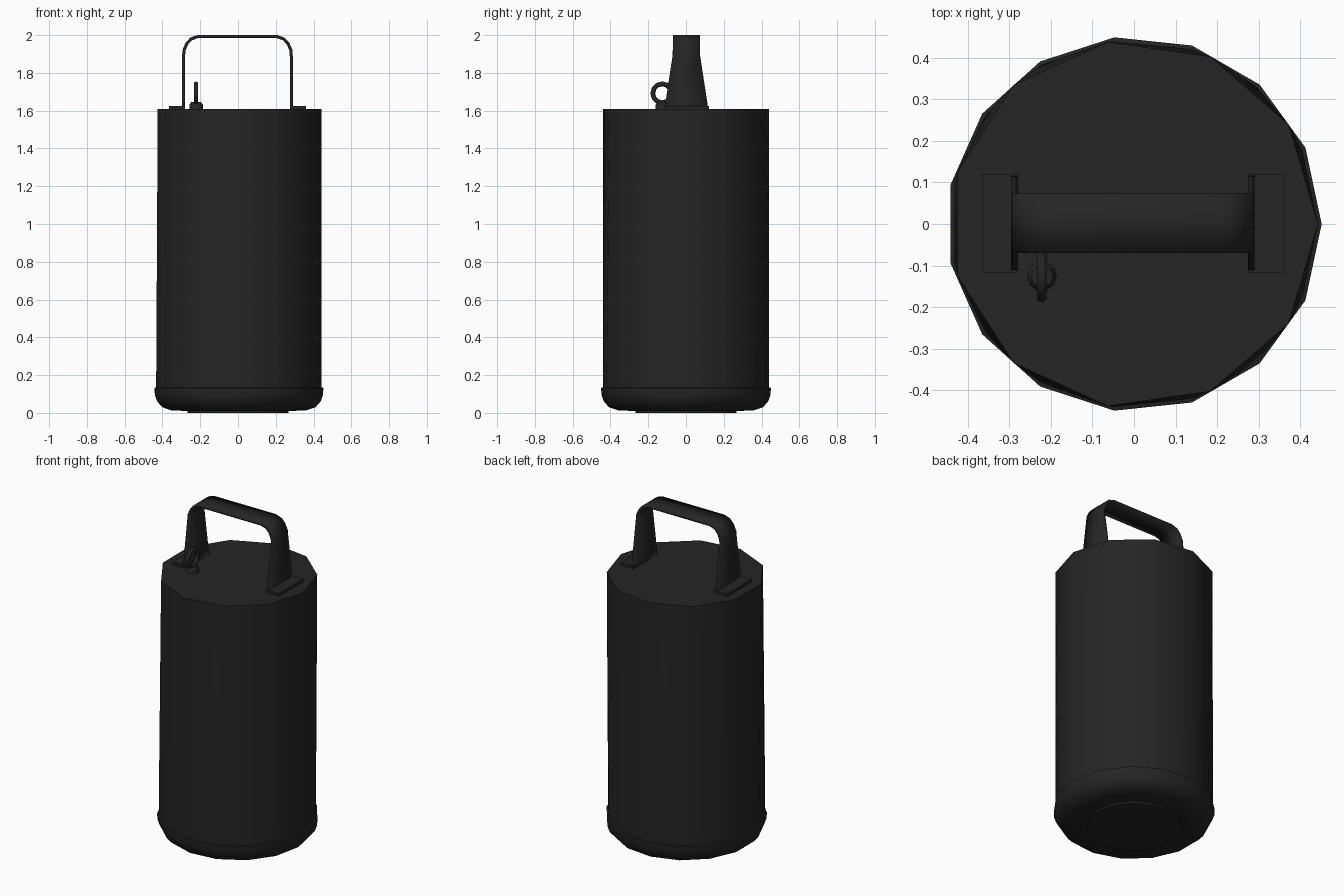
import bpy, bmesh, math
from mathutils import Vector

cube = bpy.data.objects.get("Cube")
if cube:
    bpy.data.objects.remove(cube, do_unlink=True)

mat = bpy.data.materials.new("charcoal black")
mat.use_nodes = True
COLOUR = (0.018, 0.018, 0.018, 1)
mat.diffuse_color = COLOUR
mat.node_tree.nodes["Principled BSDF"].inputs["Base Color"].default_value = COLOUR


def finish(name, bm, angle=40):
    """Turn a bmesh into a named, coloured, shaded object."""
    bmesh.ops.recalc_face_normals(bm, faces=bm.faces)
    me = bpy.data.meshes.new(name)
    bm.to_mesh(me)
    bm.free()
    me.materials.append(mat)
    ob = bpy.data.objects.new(name, me)
    bpy.context.collection.objects.link(ob)
    bpy.ops.object.select_all(action='DESELECT')
    ob.select_set(True)
    bpy.context.view_layer.objects.active = ob
    bpy.ops.object.shade_smooth_by_angle(angle=math.radians(angle))
    return ob


def ring(bm, sides, radius, z, x=0, y=0):
    return [bm.verts.new((x + radius * math.cos(math.tau * i / sides),
                          y + radius * math.sin(math.tau * i / sides), z))
            for i in range(sides)]


def lathe(name, profile, sides, x=0, y=0):
    """Closed solid of revolution from (radius, z) points, bottom to top."""
    bm = bmesh.new()
    rings = [ring(bm, sides, r, z, x, y) for r, z in profile]
    for a, b in zip(rings, rings[1:]):
        for i in range(sides):
            j = (i + 1) % sides
            bm.faces.new((a[i], a[j], b[j], b[i]))
    bm.faces.new(rings[0])
    bm.faces.new(rings[-1])
    return finish(name, bm)


# Canister body: a coarse top rim blending into a finer bottom rim
bm = bmesh.new()
ring(bm, 11, 0.443, 1.608)
ring(bm, 15, 0.443, 0.125)
bmesh.ops.convex_hull(bm, input=bm.verts)
bmesh.ops.dissolve_limit(bm, angle_limit=0.01, verts=bm.verts, edges=bm.edges)
finish("canister_body", bm)

# Rounded base cap with a small lip, and the flat foot below it
lathe("base_cap", [(0.27, 0.01), (0.36, 0.013), (0.41, 0.03), (0.437, 0.06),
                   (0.45, 0.095), (0.452, 0.132), (0.44, 0.136)], 15)
lathe("foot_disc", [(0.268, 0), (0.268, 0.012)], 24)

# Carrying handle: a bent strap, wider at its feet; (x, z, half width)
half = [(0.285, 1.608, 0.115), (0.285, 1.635, 0.112), (0.285, 1.89, 0.073),
        (0.283, 1.92, 0.072), (0.268, 1.955, 0.072),
        (0.245, 1.98, 0.072), (0.21, 1.992, 0.072)]
path = half + [(-x, z, w) for x, z, w in reversed(half)]
bm = bmesh.new()
pairs = [[bm.verts.new((x - 0.003, s * w + 0.002, z)) for s in (-1, 1)] for x, z, w in path]
for (a, b), (c, d) in zip(pairs, pairs[1:]):
    bm.faces.new((a, b, d, c))
handle = finish("carrying_handle", bm)
solid = handle.modifiers.new("strap thickness", 'SOLIDIFY')
solid.thickness = 0.016
solid.offset = 0
solid.use_even_offset = True

# Handle mounting plates
for side, cx in (("left", 0.318), ("right", -0.323)):
    bm = bmesh.new()
    bmesh.ops.create_cube(bm, size=1)
    bmesh.ops.scale(bm, vec=(0.086, 0.238, 0.02), verts=bm.verts)
    bmesh.ops.translate(bm, vec=(cx, 0.002, 1.615), verts=bm.verts)
    finish(side + "_handle_plate", bm)

# Pull ring standing on a small stepped boss
RX, RY = -0.222, -0.126
lathe("ring_boss", [(0.036, 1.6), (0.036, 1.632), (0.026, 1.645)], 10, RX, RY)
bm = bmesh.new()
loops = []
for i in range(12):
    a = math.tau * i / 12
    out = Vector((0, math.cos(a), math.sin(a)))
    mid = Vector((RX, RY, 1.692)) + out * 0.05
    loops.append([bm.verts.new(mid + 0.013 * (out * math.cos(t) + Vector((math.sin(t), 0, 0))))
                  for t in (math.tau * k / 6 for k in range(6))])
for i in range(12):
    a, b = loops[i], loops[(i + 1) % 12]
    for k in range(6):
        m = (k + 1) % 6
        bm.faces.new((a[k], a[m], b[m], b[k]))
finish("pull_ring", bm, 70)
